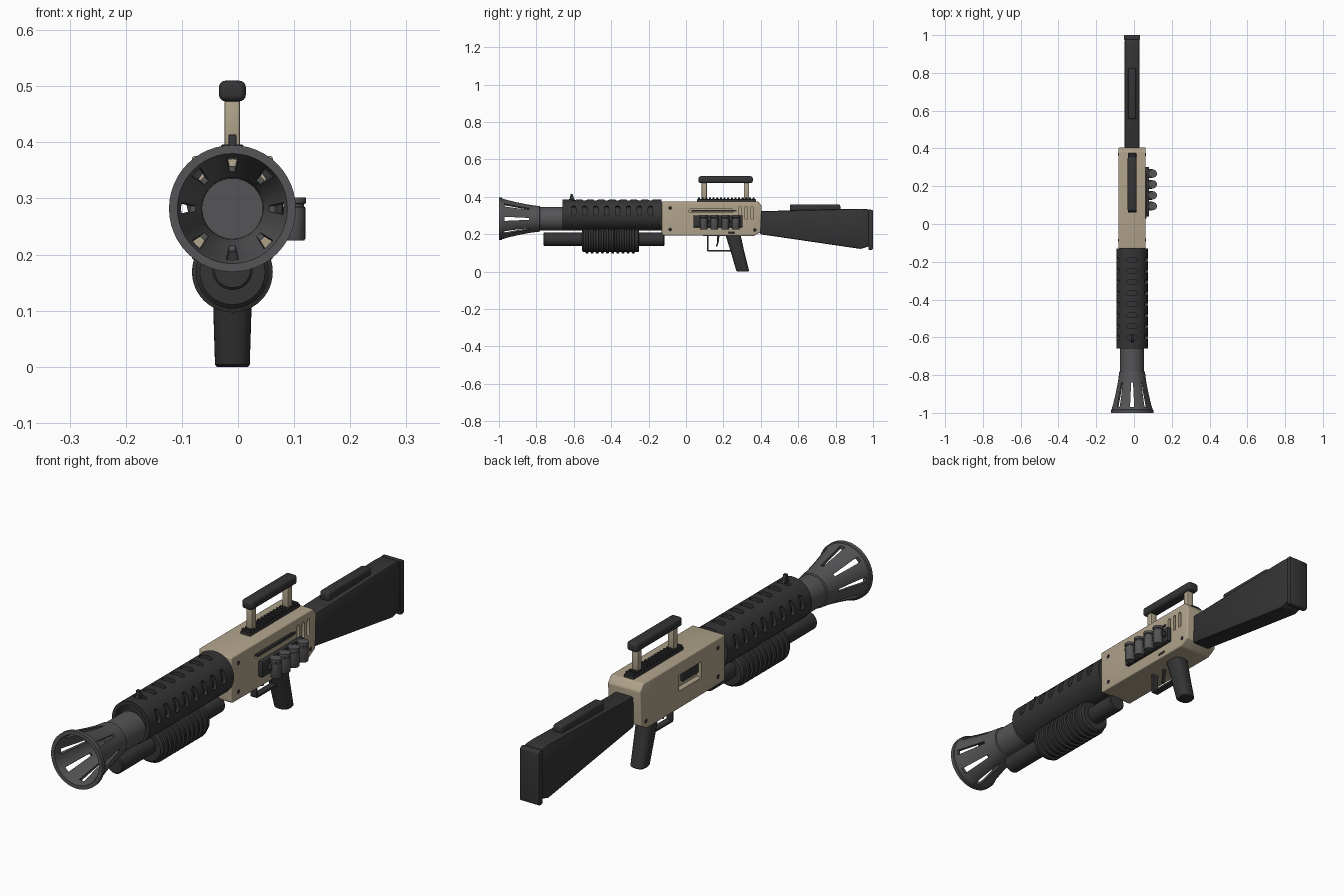
import bpy, bmesh
from math import sin, cos, pi, radians
from mathutils import Matrix, Vector

if "Cube" in bpy.data.objects:
    bpy.data.objects.remove(bpy.data.objects["Cube"])

CX = -0.01  # weapon centre plane


def material(name, c):
    m = bpy.data.materials.new(name)
    m.diffuse_color = (*c, 1)
    m.use_nodes = True
    m.node_tree.nodes["Principled BSDF"].inputs["Base Color"].default_value = m.diffuse_color
    return m


DARK = material("dark_polymer", (0.035, 0.035, 0.037))
TAN = material("tan_metal", (0.44, 0.37, 0.26))
GREY = material("grey_metal", (0.09, 0.09, 0.095))


def finish(bm, name, mat, bevel=0.0, seg=2, loc=(CX, 0, 0)):
    bmesh.ops.recalc_face_normals(bm, faces=bm.faces)
    me = bpy.data.meshes.new(name)
    bm.to_mesh(me)
    bm.free()
    ob = bpy.data.objects.new(name, me)
    bpy.context.collection.objects.link(ob)
    ob.location = loc
    if mat:
        me.materials.append(mat)
    activate(ob)
    if bevel:
        b = ob.modifiers.new("bevel", 'BEVEL')
        b.width, b.segments, b.limit_method = bevel, seg, 'ANGLE'
        b.angle_limit = radians(25)
        bpy.ops.object.modifier_apply(modifier="bevel")
    bpy.ops.object.shade_smooth_by_angle(angle=radians(35))
    return ob


def activate(ob):
    bpy.ops.object.select_all(action='DESELECT')
    ob.select_set(True)
    bpy.context.view_layer.objects.active = ob


def prism(name, pts, x0, x1, mat=None, bevel=0.0, seg=2, loc=(CX, 0, 0)):
    """Side profile (y, z) extruded along x."""
    bm = bmesh.new()
    a = [bm.verts.new((x0, y, z)) for y, z in pts]
    b = [bm.verts.new((x1, y, z)) for y, z in pts]
    bm.faces.new(a)
    bm.faces.new(b[::-1])
    for i in range(len(pts)):
        j = (i + 1) % len(pts)
        bm.faces.new((a[i], b[i], b[j], a[j]))
    return finish(bm, name, mat, bevel, seg, loc)


def box(name, y0, y1, z0, z1, x0, x1, mat=None, bevel=0.0, seg=2):
    return prism(name, [(y0, z0), (y1, z0), (y1, z1), (y0, z1)], x0, x1, mat, bevel, seg)


def lathe(name, prof, loc, mat, axis='Y', n=48):
    """Revolve (position, radius) pairs; radius 0 closes on the axis."""
    bm = bmesh.new()
    vs = [bm.verts.new((r, p, 0)) for p, r in prof]
    es = [bm.edges.new(e) for e in zip(vs, vs[1:])]
    bmesh.ops.spin(bm, geom=vs + es, axis=(0, 1, 0), cent=(0, 0, 0), angle=2 * pi, steps=n)
    bmesh.ops.remove_doubles(bm, verts=bm.verts, dist=1e-5)
    if axis != 'Y':
        rot = Matrix.Rotation(pi / 2, 3, 'X' if axis == 'Z' else 'Z')
        bmesh.ops.rotate(bm, cent=(0, 0, 0), matrix=rot, verts=bm.verts)
    return finish(bm, name, mat, loc=loc)


def rod(name, p0, p1, r, loc, mat, axis='Y', n=32, c=0.004):
    return lathe(name, [(p0, 0), (p0, r - c), (p0 + c, r), (p1 - c, r), (p1, r - c), (p1, 0)],
                 loc, mat, axis, n)


def capsule(y, z, hy, hz, n=6):
    """Rounded slot outline, long in y or z."""
    r, pts = min(hy, hz), []
    for q, s in ((0, 1), (pi, -1)):
        for i in range(n + 1):
            t = q + pi * i / n - (pi / 2 if hy > hz else 0)
            pts.append((y + s * (hy - r) + r * cos(t) if hy > hz else y + r * cos(t),
                        z + r * sin(t) if hy > hz else z + s * (hz - r) + r * sin(t)))
    return pts


def cut(ob, cutters):
    for c in cutters:
        c.hide_render = True
        activate(ob)
        m = ob.modifiers.new("cut", 'BOOLEAN')
        m.object, m.operation, m.solver = c, 'DIFFERENCE', 'EXACT'
        bpy.ops.object.modifier_apply(modifier="cut")
        bpy.data.objects.remove(c)
    bpy.ops.object.shade_smooth_by_angle(angle=radians(35))


# Flared muzzle with eight tapered vents, closed barrel behind
bell = lathe("flared_muzzle", [
    (-0.64, 0), (-0.64, 0.063), (-0.78, 0.063), (-0.782, 0.068), (-0.83, 0.074), (-0.90, 0.088),
    (-0.95, 0.1), (-0.983, 0.109), (-0.985, 0.113), (-1, 0.113), (-1, 0.098), (-0.985, 0.094),
    (-0.95, 0.088), (-0.90, 0.077), (-0.83, 0.064), (-0.785, 0.055), (-0.76, 0.054), (-0.76, 0)],
    (CX, 0, 0.282), GREY)
vents = []
for k in range(8):
    c = prism("vent_cutter", [(-0.97, -0.011), (-0.965, -0.013), (-0.965, 0.013), (-0.97, 0.011),
                              ][:1] + [(-0.84, -0.005), (-0.84, 0.005), (-0.97, 0.011)],
              0.052, 0.14, loc=(CX, 0, 0.282))
    c.rotation_euler.y = k * pi / 4
    vents.append(c)
cut(bell, vents)

# Vented heat shield
shield = lathe("heat_shield", [(-0.66, 0.068), (-0.66, 0.083), (-0.13, 0.083), (-0.13, 0.068),
                               (-0.66, 0.068)], (CX, 0, 0.302), DARK)
slots = []
for a in (90, 17, 163):
    for i in range(8):
        c = prism("slot_cutter", capsule(-0.19 - 0.0587 * i, 0, 0.012, 0.028), 0.05, 0.1,
                  loc=(CX, 0, 0.302))
        c.rotation_euler.y = -radians(a)
        slots.append(c)
cut(shield, slots)
rod("inner_barrel", -0.655, -0.12, 0.063, (CX, 0, 0.295), DARK)

# Front sight
prism("front_sight", [(-0.63, 0.38), (-0.59, 0.38), (-0.6, 0.392), (-0.605, 0.414),
                      (-0.618, 0.414), (-0.62, 0.392)], -0.007, 0.007, DARK, 0.002)

# Magazine tube and ribbed pump
rod("magazine_tube", -0.762, -0.115, 0.036, (CX, 0, 0.173), DARK)
prof = [(-0.555, 0), (-0.555, 0.058), (-0.548, 0.065)]
for i in range(10):
    y = -0.538 + 0.0275 * i
    prof += [(y, 0.065), (y + 0.003, 0.072), (y + 0.014, 0.072), (y + 0.017, 0.065)]
prof += [(-0.257, 0.065), (-0.25, 0.058), (-0.25, 0)]
lathe("pump_grip", prof, (CX, 0, 0.169), DARK)

# Receiver with vents, charging slot and ejection window
rec = prism("receiver", [(-0.13, 0.2), (-0.122, 0.193), (0.36, 0.19), (0.4, 0.212), (0.405, 0.35),
                         (0.385, 0.376), (-0.13, 0.376)], -0.072, 0.072, TAN, 0.018, 4)
cuts = [prism("vent_cutter", capsule(y, 0.313, 0.007, 0.034), 0.06, 0.09)
        for y in (0.29, 0.322, 0.354)]
cuts.append(prism("bolt_cutter", capsule(0.135, 0.325, 0.12, 0.009), 0.06, 0.09))
cuts.append(box("window_cutter", 0.02, 0.16, 0.262, 0.325, -0.1, -0.05))
cut(rec, cuts)
box("charging_bar", 0.03, 0.27, 0.32, 0.33, 0.055, 0.076, DARK, 0.002)
box("ejection_bolt", 0.022, 0.12, 0.28, 0.323, -0.062, -0.04, DARK, 0.004)
box("bolt_release", 0.225, 0.262, 0.205, 0.214, 0.066, 0.075, DARK, 0.002)
for y, z in ((-0.085, 0.34), (-0.085, 0.225), (0.368, 0.222)):
    rod("receiver_screw", -0.074, 0.074, 0.008, (CX, y, z), DARK, 'X', 16, 0.002)

# Side shell carrier with four shells
box("shell_carrier", 0.04, 0.302, 0.236, 0.3, 0.071, 0.09, DARK, 0.004)
for y in (0.095, 0.152, 0.21, 0.267):
    lathe("spare_shell", [(-0.303, 0), (-0.303, 0.018), (-0.3, 0.02), (-0.244, 0.02),
                          (-0.242, 0.018), (-0.238, 0.018), (-0.236, 0.0215), (-0.226, 0.0215),
                          (-0.226, 0)], (0.1, y, 0.528), GREY, 'Z', 24)
    box("shell_clip", y - 0.024, y + 0.024, 0.258, 0.28, 0.085, 0.108, DARK, 0.003)

# Top rail with teeth, carry handle
box("top_rail", 0.06, 0.375, 0.37, 0.387, -0.022, 0.022, DARK, 0.003)
for i in range(16):
    y = 0.064 + 0.0195 * i
    box("rail_tooth", y, y + 0.011, 0.385, 0.396, -0.02, 0.02, DARK, 0.002, 1)
for y in (0.084, 0.31):
    box("handle_post", y, y + 0.027, 0.38, 0.485, -0.014, 0.014, TAN, 0.004)
box("carry_handle", 0.067, 0.357, 0.473, 0.51, -0.024, 0.024, DARK, 0.012, 4)

# Stock, butt plate and cheek rest
prism("stock", [(0.395, 0.2), (0.935, 0.121), (0.978, 0.135), (0.978, 0.333), (0.93, 0.336),
                (0.395, 0.323)], -0.04, 0.04, DARK, 0.008)
prism("butt_plate", [(0.975, 0.117), (0.992, 0.115), (1.0, 0.12), (1.0, 0.325), (0.992, 0.331),
                     (0.975, 0.331)], -0.043, 0.043, DARK, 0.004)
box("cheek_rest", 0.555, 0.825, 0.32, 0.36, -0.021, 0.021, DARK, 0.01, 3)

# Pistol grip lofted through oval rings
bm = bmesh.new()
rings = []
for z, yc, hy, hx in ((0, 0.304, 0.029, 0.028), (0.004, 0.303, 0.034, 0.031),
                      (0.1, 0.277, 0.036, 0.034), (0.205, 0.249, 0.041, 0.036)):
    ring = []
    for i in range(28):
        c, s = cos(2 * pi * i / 28), sin(2 * pi * i / 28)
        f = (c ** 4 + s ** 4) ** -0.25 * 0.5 + 0.5
        ring.append(bm.verts.new((hx * min(1, c * f) if c > 0 else hx * max(-1, c * f),
                                  yc + hy * s * f, z)))
    rings.append(ring)
for a, b in zip(rings, rings[1:]):
    for i in range(28):
        bm.faces.new((a[i], a[(i + 1) % 28], b[(i + 1) % 28], b[i]))
bm.faces.new(rings[0])
bm.faces.new(rings[-1])
finish(bm, "pistol_grip", DARK)

# Trigger guard and trigger
prism("trigger_guard", [(0.111, 0.2), (0.111, 0.112), (0.116, 0.107), (0.275, 0.107),
                        (0.275, 0.115), (0.119, 0.115), (0.119, 0.2)], -0.013, 0.013, DARK)
prism("trigger", [(0.165, 0.2), (0.167, 0.16), (0.16, 0.135), (0.168, 0.135), (0.175, 0.16),
                  (0.18, 0.2)], -0.006, 0.006, DARK, 0.001, 1)
